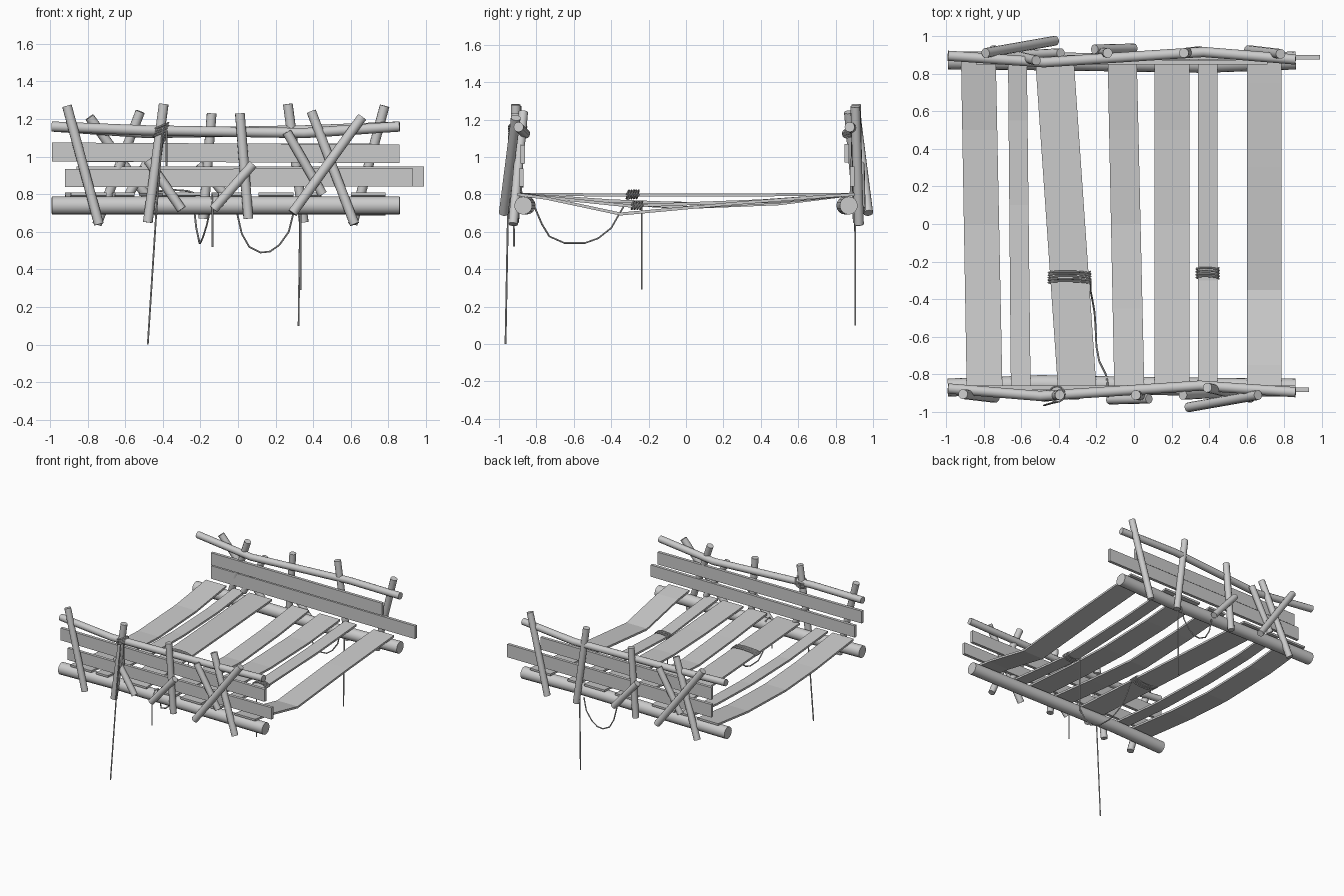
import bpy, bmesh, math
from mathutils import Vector

cube = bpy.data.objects.get("Cube")
if cube:
    bpy.data.objects.remove(cube, do_unlink=True)


def material(name, value):
    m = bpy.data.materials.new(name)
    m.use_nodes = True
    m.diffuse_color = (value, value, value, 1)
    m.node_tree.nodes["Principled BSDF"].inputs["Base Color"].default_value = (value, value, value, 1)
    return m


GREY = material("weathered grey", 0.6)


def finish(ob, smooth):
    ob.data.materials.append(GREY)
    bpy.ops.object.select_all(action='DESELECT')
    ob.select_set(True)
    bpy.context.view_layer.objects.active = ob
    if smooth:
        bpy.ops.object.convert(target='MESH')
        bpy.ops.object.shade_smooth_by_angle(angle=math.radians(40))


def tube(name, pts, r, res=4):
    """Round capped pole or rope along a path."""
    cu = bpy.data.curves.new(name, 'CURVE')
    cu.dimensions = '3D'
    cu.bevel_depth = r
    cu.bevel_resolution = res
    cu.use_fill_caps = True
    sp = cu.splines.new('POLY')
    sp.points.add(len(pts) - 1)
    for p, co in zip(sp.points, pts):
        p.co = (*co, 1)
    ob = bpy.data.objects.new(name, cu)
    bpy.context.collection.objects.link(ob)
    finish(ob, True)


def strip(name, rings):
    """Board made from a row of four-cornered sections."""
    bm = bmesh.new()
    rows = [[bm.verts.new(c) for c in ring] for ring in rings]
    for a, b in zip(rows, rows[1:]):
        for i in range(4):
            j = (i + 1) % 4
            bm.faces.new((a[i], a[j], b[j], b[i]))
    bm.faces.new(rows[0])
    bm.faces.new(rows[-1])
    bmesh.ops.recalc_face_normals(bm, faces=bm.faces)
    me = bpy.data.meshes.new(name)
    bm.to_mesh(me)
    bm.free()
    ob = bpy.data.objects.new(name, me)
    bpy.context.collection.objects.link(ob)
    finish(ob, False)


def side_board(name, x0, x1, y, z0, z1, h):
    t = 0.012
    strip(name, [[(x, y - t, z - h), (x, y + t, z - h), (x, y + t, z + h), (x, y - t, z + h)]
                 for x, z in ((x0, z0), (x1, z1))])


def deck_board(name, back, front, sag):
    """Board from back to front; back and front are its x limits."""
    rings = []
    for y, z in [(0.9, 0.8)] + sag + [(-0.9, 0.8)]:
        k = (0.87 - y) / 1.74
        l, r = (a + (b - a) * k for a, b in zip(back, front))
        rings.append([(l, y, z - .008), (r, y, z - .008), (r, y, z + .008), (l, y, z + .008)])
    strip(name, rings)


def binding(name, centre, u, v, axis, turns):
    """Rope wound as an oval helix; u and v span the oval."""
    c, u, v, axis = (Vector(q) for q in (centre, u, v, axis))
    n = turns * 16
    pts = []
    for i in range(n + 1):
        a = 2 * math.pi * i / 16
        pts.append(c + u * math.cos(a) + v * math.sin(a) + axis * (i / n - .5))
    tube(name, pts, 0.005, 1)


# Pole frames: the back one is the front one turned half round
POSTS = [((-.91, -.905, 1.27), (-.74, -.925, .64)),
         ((-.395, -.91, 1.28), (-.48, -.92, .65)),
         ((.01, -.91, 1.23), (.055, -.915, .67)),
         ((.39, -.87, 1.24), (.62, -.925, .64)),
         ((.66, -.91, 1.21), (.29, -.975, .70))]
BRACES = [((.08, -.93, .96), (-.13, -.935, .72)),
          ((.26, -.91, 1.13), (.45, -.9, .8))]
LOG = [(-.99, -.87, .74), (-.5, -.852, .74), (.3, -.865, .74), (.86, -.87, .74)]
RAIL = [(-.99, -.875, 1.16), (-.5, -.915, 1.14), (.35, -.86, 1.125), (.86, -.895, 1.16)]

for label in ("front", "back"):
    def place(p):
        return p if label == "front" else (-.13 - p[0], -p[1], p[2])
    tube(label + "_base_log", [place(p) for p in LOG], 0.048, 6)
    tube(label + "_hand_rail", [place(p) for p in RAIL], 0.027)
    for i, ends in enumerate(POSTS):
        tube(f"{label}_post_{i + 1}", [place(p) for p in ends], 0.026)
    for i, ends in enumerate(BRACES):
        tube(f"{label}_brace_{i + 1}", [place(p) for p in ends], 0.025)
tube("front_short_brace", [(-.48, -.9, .98), (-.3, -.91, .72)], 0.025)

# Side boards
side_board("front_upper_board", -.99, .86, -.872, 1.025, 1.015, .05)
side_board("front_lower_board", -.92, .93, -.882, .885, .89, .048)
side_board("back_upper_board", -.84, .71, .86, 1.02, 1.02, .05)
side_board("back_lower_board", -.86, .99, .888, .895, .895, .053)

# Sagging deck boards
DECK = [((-.92, -.735), (-.89, -.7), [(.5, .75), (0, .73), (-.4, .75)]),
        ((-.67, -.57), (-.655, -.55), [(.55, .765), (.1, .75), (-.4, .76)]),
        ((-.525, -.32), (-.405, -.2), [(.3, .797), (-.4, .797)]),
        ((-.14, .015), (-.105, .055), [(.5, .76), (0, .73), (-.45, .76)]),
        ((.11, .295), (.11, .295), [(.5, .765), (0, .75), (-.4, .765)]),
        ((.34, .445), (.34, .445), [(.4, .765), (-.3, .738)]),
        ((.6, .785), (.6, .785), [(.75, .79), (.3, .755), (-.35, .695), (-.75, .78)])]
for i, (back, front, sag) in enumerate(DECK):
    deck_board(f"deck_board_{i + 1}", back, front, sag)

# Rope bindings round two deck boards and one post
binding("wide_board_binding", (-.343, -.285, .8), (.112, 0, 0), (0, .01, .022), (0, .065, 0), 5)
binding("narrow_board_binding", (.392, -.262, .742), (.06, 0, 0), (0, .01, .022), (0, .06, 0), 4)
binding("post_binding", (-.41, -.905, 1.14), (.04, 0, .015), (0, .042, 0), (0, 0, .05), 4)

# Hanging ropes
ROPES = {
    "front_long_rope": [(-.4, -.945, 1.15), (-.435, -.952, .7), (-.48, -.965, 0)],
    "front_rope_tail": [(-.38, -.935, 1.14), (-.38, -.93, .95)],
    "back_long_rope": [(.345, .935, .75), (.33, .905, .68), (.322, .905, .1)],
    "middle_rope": [(.333, -.237, .75), (.333, -.237, .29)],
    "deck_rope": [(-.23, -.3, .79), (-.23, -.36, .69), (-.222, -.4, .62), (-.21, -.47, .565),
                  (-.205, -.54, .54), (-.2, -.65, .54), (-.185, -.73, .575), (-.165, -.77, .64),
                  (-.15, -.8, .71), (-.143, -.83, .785), (-.138, -.88, .79),
                  (-.136, -.92, .74), (-.135, -.92, .52)],
    "back_loop_rope": [(-.005, .9, .7), (.02, .905, .59), (.06, .905, .52), (.12, .905, .49),
                       (.17, .905, .495), (.22, .905, .53), (.27, .905, .6), (.295, .9, .7)],
}
for name, path in ROPES.items():
    tube(name, path, 0.005, 1)
